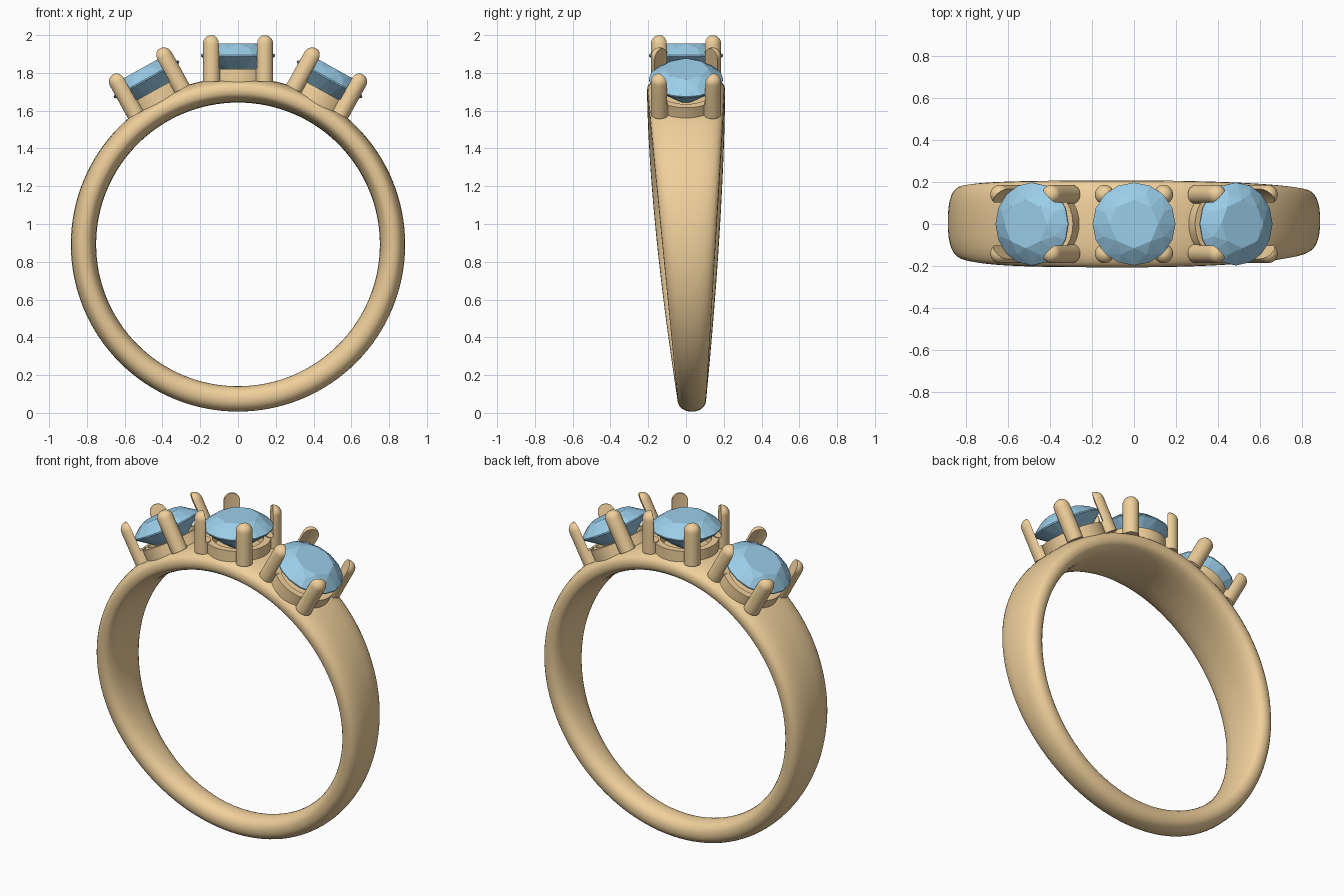
import bpy, bmesh
from math import sin, cos, pi, tau, radians, copysign
from mathutils import Matrix, Vector

if "Cube" in bpy.data.objects:
    bpy.data.objects.remove(bpy.data.objects["Cube"])

CZ = 0.892                 # height of the ring centre
TILT = radians(29)         # side stones sit this far round the band
GEM_R = 0.197


def material(name, color):
    m = bpy.data.materials.new(name)
    m.diffuse_color = (*color, 1)
    m.use_nodes = True
    m.node_tree.nodes["Principled BSDF"].inputs["Base Color"].default_value = m.diffuse_color
    return m


gold = material("gold", (0.87, 0.63, 0.33))
blue = material("blue", (0.33, 0.62, 0.82))


def add_object(name, bm, mat, smooth=True):
    bmesh.ops.recalc_face_normals(bm, faces=bm.faces)
    me = bpy.data.meshes.new(name)
    bm.to_mesh(me)
    bm.free()
    me.materials.append(mat)
    for p in me.polygons:
        p.use_smooth = smooth
    if smooth:
        me.set_sharp_from_angle(angle=radians(40))
    ob = bpy.data.objects.new(name, me)
    bpy.context.collection.objects.link(ob)
    return ob


def bridge(bm, a, b):
    for i in range(len(a)):
        j = (i + 1) % len(a)
        bm.faces.new((a[i], a[j], b[j], b[i]))


def ring(bm, n, r, z, x=0, y=0, phase=0):
    return [bm.verts.new((x + r * cos(tau * i / n + phase),
                          y + r * sin(tau * i / n + phase), z)) for i in range(n)]


def spow(v, e):
    return copysign(abs(v) ** e, v)


# Tapered band: rounded section swept round, narrow at the bottom
def make_band():
    bm = bmesh.new()
    n, m, rmid, half = 128, 32, 0.818, 0.067
    loops = []
    for i in range(n):
        a = tau * i / n
        t = (1 - sin(a)) / 2
        if cos(a) < 0:               # the left half stays wide for longer
            t = t ** 1.6
        lo, hi = -0.206 + 0.161 * t, 0.207 - 0.100 * t
        e = 2 / (2.7 - 0.5 * t)
        loop = []
        for k in range(m):
            b = tau * k / m
            r = rmid + half * spow(cos(b), e)
            y = (lo + hi) / 2 + (hi - lo) / 2 * spow(sin(b), e)
            loop.append(bm.verts.new((r * cos(a), y, CZ + r * sin(a))))
        loops.append(loop)
    for i in range(n):
        bridge(bm, loops[i], loops[(i + 1) % n])
    return add_object("band", bm, gold)


# Faceted brilliant: convex hull of the facet corner rings
def make_gem(name):
    bm = bmesh.new()
    ring(bm, 8, 0.115, 1.955)
    ring(bm, 8, 0.156, 1.929, phase=pi / 8)
    ring(bm, 16, GEM_R, 1.895)
    ring(bm, 16, GEM_R, 1.888)
    ring(bm, 8, 0.09, 1.802, phase=pi / 8)
    bm.verts.new((0, 0, 1.745))
    bmesh.ops.convex_hull(bm, input=bm.verts[:])
    return add_object(name, bm, blue, smooth=False)


# Hollow collar under the stone
def make_seat(name):
    bm = bmesh.new()
    rings = [ring(bm, 48, r, z) for r, z in
             ((0.182, 1.74), (0.182, 1.82), (0.142, 1.82), (0.125, 1.74))]
    for i in range(4):
        bridge(bm, rings[i], rings[(i + 1) % 4])
    return add_object(name, bm, gold)


# Round-tipped prong, hollowed on the inside to clear the stone
def make_prong(name, x, y):
    bm = bmesh.new()
    r, n = 0.046, 32
    rows = [(r, 1.755), (r, 1.825), (r, 1.8251), (r, 1.9), (r, 1.954)]
    rows += [(r * cos(k * pi / 16), 1.954 + r * sin(k * pi / 16)) for k in range(1, 8)]
    rings = [ring(bm, n, rr, z, x, y) for rr, z in rows]
    for a, b in zip(rings, rings[1:]):
        bridge(bm, a, b)
    bm.faces.new(rings[0])
    bm.faces.new(rings[-1])
    for v in bm.verts:
        d = Vector((v.co.x, v.co.y))
        if v.co.z > 1.82505 and d.length < 0.194:
            d = d.normalized() * 0.194
            v.co.x, v.co.y = d
    return add_object(name, bm, gold)


make_band()
centre = Matrix.Translation((0, 0, CZ))
for side, angle in (("left", -TILT), ("centre", 0), ("right", TILT)):
    parts = [make_gem(side + "_gem"), make_seat(side + "_seat")]
    for sx in (-1, 1):
        for sy in (-1, 1):
            label = f"{side}_prong_{'front' if sy < 0 else 'back'}_{'a' if sx < 0 else 'b'}"
            parts.append(make_prong(label, 0.14 * sx, 0.14 * sy))
    turn = centre @ Matrix.Rotation(angle, 4, 'Y') @ centre.inverted()
    for p in parts:
        p.data.transform(turn)
